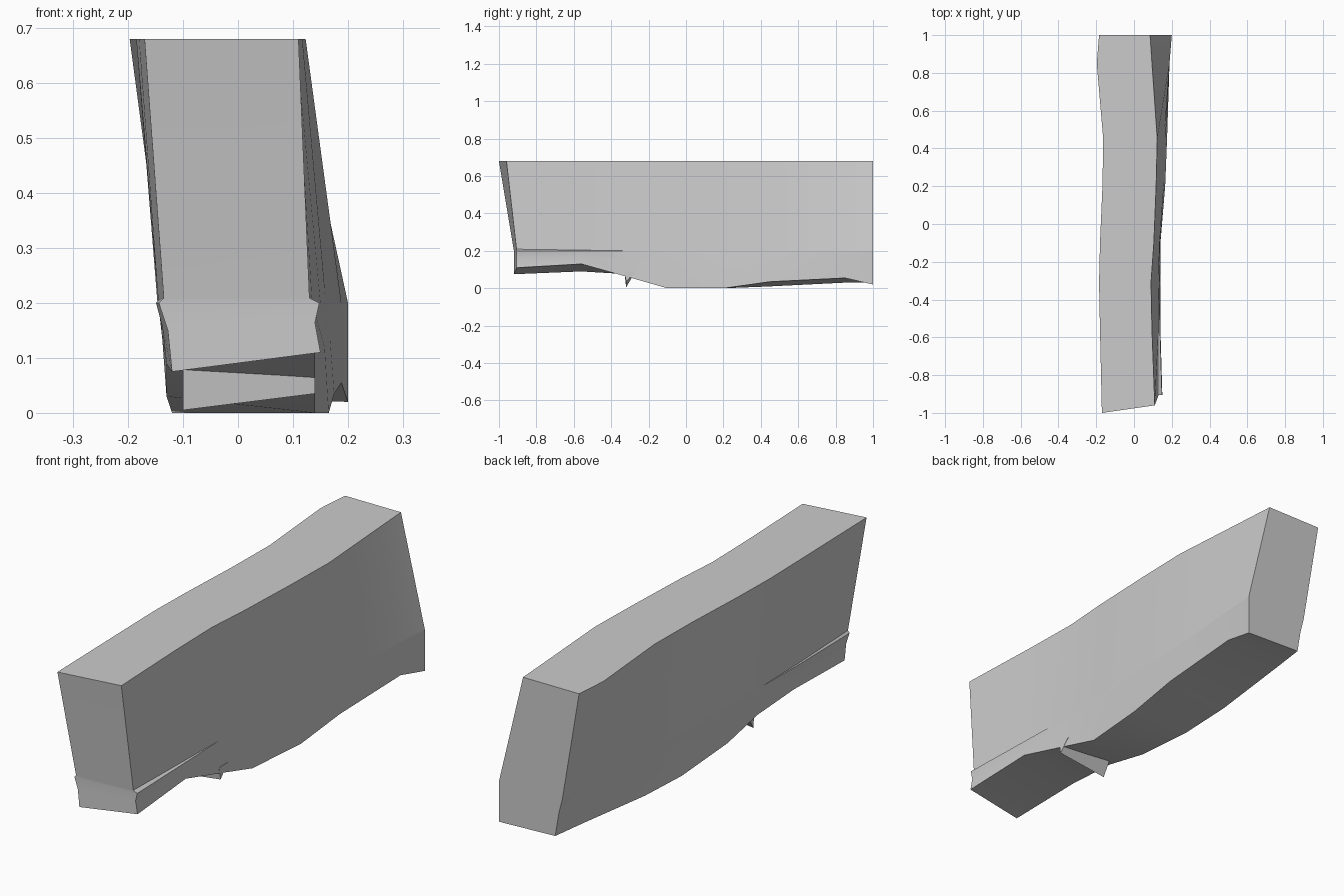
import bpy
import bmesh

# Remove the default cube
cube = bpy.data.objects.get("Cube")
if cube:
    bpy.data.objects.remove(cube)

# Single plain material
grey = bpy.data.materials.new("light_grey")
grey.use_nodes = True
grey.diffuse_color = (0.6, 0.6, 0.6, 1)
grey.node_tree.nodes["Principled BSDF"].inputs["Base Color"].default_value = grey.diffuse_color

TOP, SLIT = 0.68, 0.2

# Stations along the slab, front to back:
# y, top left, top right, waist right, foot right, foot left, foot height right, foot height left, lip
STATIONS = [
    (-1, -.17, .11, .13, .15, -.12, .11, .075, .018),
    (-.56, -.18, .095, .13, .14, -.13, .13, .09, .008),
    (-.31, -.185, .09, .13, .14, -.13, .06, .075, 0),
    (-.1, -.18, .105, .135, .14, -.13, 0, .03, 0),
    (.2, -.167, .117, .15, .165, -.12, 0, 0, 0),
    (.45, -.163, .123, .16, .175, -.12, .035, .01, 0),
    (.85, -.197, .095, .188, .188, -.09, .055, .03, 0),
    (1, -.185, .085, .2, .2, -.07, .02, .03, 0),
]


def lerp(a, b, t):
    return a + (b - a) * t


def finish(bm, name):
    """Turn a bmesh into a shaded object with the shared material."""
    bmesh.ops.recalc_face_normals(bm, faces=bm.faces)
    mesh = bpy.data.meshes.new(name)
    bm.to_mesh(mesh)
    bm.free()
    mesh.materials.append(grey)
    obj = bpy.data.objects.new(name, mesh)
    bpy.context.collection.objects.link(obj)
    bpy.ops.object.select_all(action="DESELECT")
    obj.select_set(True)
    bpy.context.view_layer.objects.active = obj
    bpy.ops.object.shade_smooth_by_angle(angle=0.5)
    return obj


def section(station):
    """Right and left outlines of one cross-section, both from top to foot."""
    y, top_l, top_r, waist, foot_r, foot_l, z_r, z_l, lip = station
    waist_l = lerp(top_l, foot_l, 0.7)
    right = [
        (top_r, TOP),
        (waist, SLIT + lip / 2),
        (waist + lip, SLIT),
        (lerp(waist, foot_r, 0.5), lerp(SLIT, z_r, 0.4)),
        (foot_r, z_r),
    ]
    left = [
        (top_l, TOP),
        (waist_l, SLIT + lip / 2),
        (waist_l - lip / 2, SLIT),
        (lerp(waist_l, foot_l, 0.5), lerp(SLIT, z_l, 0.4)),
        (foot_l, z_l),
    ]
    return y, right, left


def place(y, x, z, is_right):
    """The front end leans back towards its foot."""
    if y == -1:
        drop = min(1, (TOP - z) / (TOP - SLIT))
        y += 0.08 * drop
        if is_right:
            y += lerp(0.04, 0.015, drop)
    return (x, y, z)


# Main slab: loft the sections, then close both ends in horizontal strips
bm = bmesh.new()
rights, lefts = [], []
for station in STATIONS:
    y, right, left = section(station)
    rights.append([bm.verts.new(place(y, x, z, True)) for x, z in right])
    lefts.append([bm.verts.new(place(y, x, z, False)) for x, z in left])

for i in range(len(STATIONS) - 1):
    ring_a = rights[i] + lefts[i][::-1]
    ring_b = rights[i + 1] + lefts[i + 1][::-1]
    count = len(ring_a)
    for k in range(count):
        n = (k + 1) % count
        bm.faces.new((ring_a[k], ring_a[n], ring_b[n], ring_b[k]))

for end in (0, -1):
    r, l = rights[end], lefts[end]
    for k in range(len(r) - 1):
        bm.faces.new((r[k], r[k + 1], l[k + 1], l[k]))
finish(bm, "slab_body")

# Thin fin crossing the underside
bm = bmesh.new()
rim = []
for x, low in ((-.1, .005), (.14, .035)):
    rim.append([bm.verts.new(p) for p in
                ((x, -.32, low), (x, -.33, .09), (x, -.27, .09))])
for k in range(3):
    n = (k + 1) % 3
    bm.faces.new((rim[0][k], rim[0][n], rim[1][n], rim[1][k]))
for triangle in rim:
    bm.faces.new(triangle)
finish(bm, "underside_fin")
